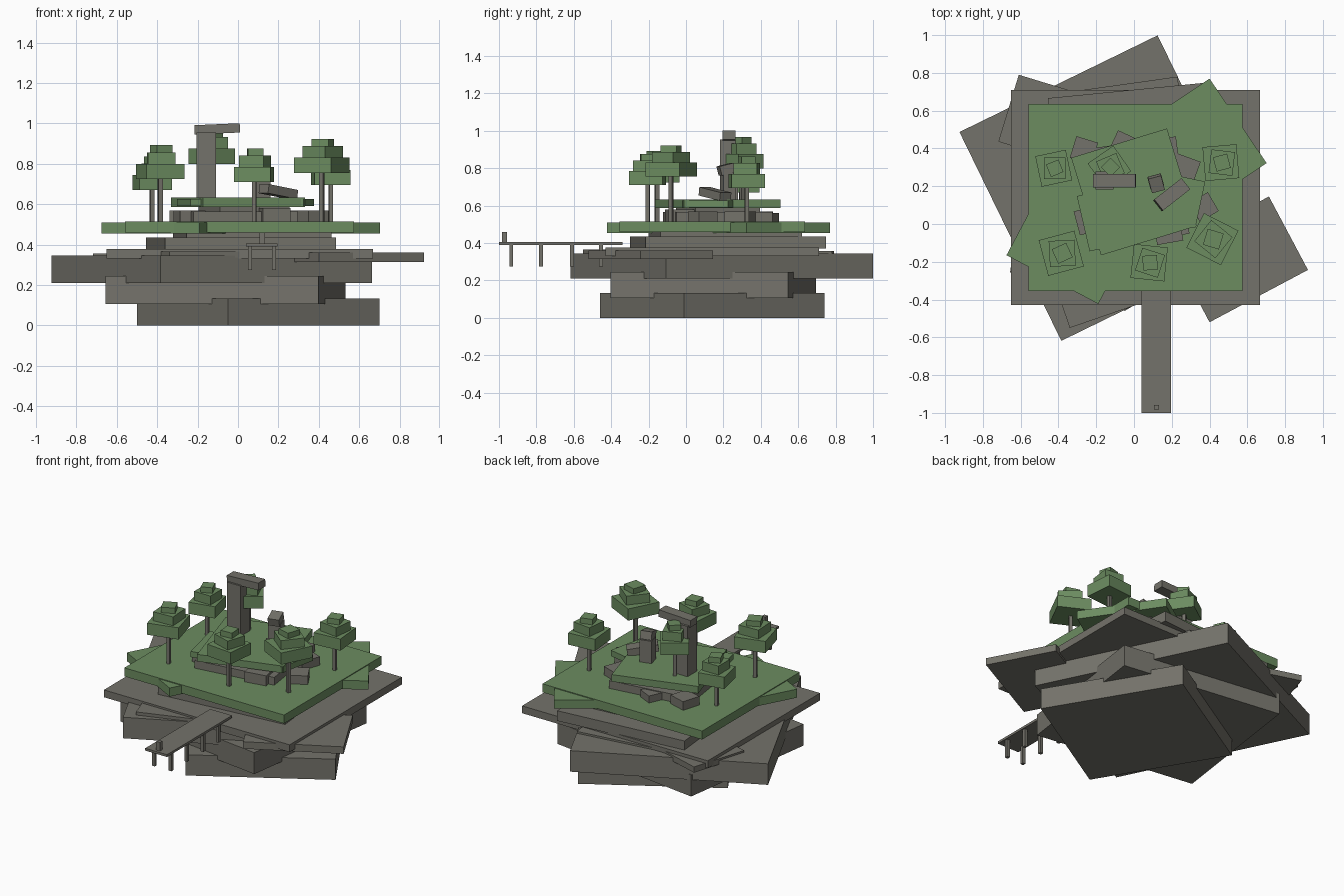
import bpy
from math import radians, cos, sin


def material(name, rgb):
    m = bpy.data.materials.new(name)
    m.diffuse_color = (*rgb, 1)
    return m


STONE = material("grey stone", (0.175, 0.170, 0.145))
GREEN = material("leaf green", (0.150, 0.265, 0.118))


def box(name, x, y, z0, z1, w, d, rot=0, mat=STONE, tilt=(0, 0)):
    """Box centred on x, y between two heights, turned about z (degrees)."""
    bpy.ops.mesh.primitive_cube_add(
        size=1, location=(x, y, (z0 + z1) / 2),
        rotation=(radians(tilt[0]), radians(tilt[1]), radians(rot)))
    o = bpy.context.object
    o.name = name
    o.scale = (w, d, z1 - z0)
    o.data.materials.append(mat)
    return o


def corner_box(name, x, y, z0, z1, w, d, rot, mat=STONE):
    """Box given by one corner, running w along its turned x and d along its y."""
    c, s = cos(radians(rot)), sin(radians(rot))
    return box(name, x + (w * c - d * s) / 2, y + (w * s + d * c) / 2,
               z0, z1, abs(w), abs(d), rot, mat)


# Stacked cliff slabs
box("cliff_base", 0.10, 0.14, 0.0, 0.133, 0.875, 0.875, 31)
box("cliff_lower", -0.062, 0.145, 0.107, 0.245, 1.065, 0.96, -8)
box("cliff_wide", -0.13, 0.19, 0.21, 0.345, 1.167, 1.23, 26)
box("cliff_shelf", 0.008, 0.14, 0.33, 0.377, 1.32, 1.14)
box("cliff_upper", 0.015, 0.225, 0.37, 0.435, 0.85, 0.97, 5.6)
box("cliff_neck", 0.07, 0.21, 0.43, 0.462, 0.72, 0.76, 5)

# Ledge plates sticking out around the shelf
corner_box("ledge_right", 0.40, -0.52, 0.315, 0.36, 0.59, 0.44, 28)
corner_box("ledge_left", -0.61, 0.79, 0.32, 0.357, 0.5, -0.37, -17)
corner_box("ledge_front", -0.34, -0.55, 0.335, 0.365, 0.5, 0.42, 19)
corner_box("ledge_back", 0.23, 0.78, 0.32, 0.357, -0.69, -0.42, 8)

# Lower meadow with two turned patches
box("meadow", 0.008, 0.14, 0.46, 0.515, 1.135, 0.99, 0, GREEN)
corner_box("meadow_patch_right", 0.40, 0.77, 0.455, 0.51, -0.45, -0.54, 34, GREEN)
corner_box("meadow_patch_left", -0.675, -0.165, 0.455, 0.51, 0.55, 0.45, -28, GREEN)

# Upper terrace
box("terrace_rock", 0.0, 0.17, 0.51, 0.565, 0.52, 0.52, 8)
box("terrace_neck", 0.03, 0.17, 0.56, 0.59, 0.36, 0.36, 17)
box("terrace_meadow", 0.0, 0.17, 0.587, 0.632, 0.53, 0.54, 17, GREEN)
corner_box("terrace_patch_front", -0.235, -0.145, 0.59, 0.627, 0.26, 0.3, 13, GREEN)
corner_box("terrace_patch_right", 0.325, -0.02, 0.59, 0.627, -0.25, 0.25, -12, GREEN)

# Boulders around the terrace
for i, (x, y, rot, s, top) in enumerate([
        (-0.265, 0.39, -17, 0.12, 0.57), (-0.06, 0.43, -25, 0.10, 0.56),
        (0.27, 0.29, -20, 0.13, 0.57), (0.37, 0.09, 30, 0.115, 0.57),
        (0.18, -0.03, 10, 0.14, 0.58), (-0.24, 0.02, 15, 0.13, 0.57)]):
    box(f"boulder_{i + 1}", x, y, 0.5, top, s, s, rot)

# Broken stone arch
box("arch_pillar_tall", -0.157, 0.23, 0.62, 0.955, 0.095, 0.095, 0)
box("arch_lintel", -0.103, 0.229, 0.95, 0.996, 0.225, 0.07, 0, STONE, (0, -2.5))
box("arch_pillar_short", 0.115, 0.225, 0.62, 0.775, 0.075, 0.07, 15)
box("arch_broken_cap", 0.118, 0.215, 0.77, 0.82, 0.07, 0.08, 15, STONE, (14, 0))
box("fallen_beam", 0.20, 0.155, 0.64, 0.685, 0.185, 0.075, 38, STONE, (0, 9))

# Trees: thin trunk and three stacked leaf blocks
for i, (x, y, ground, z, side, rot) in enumerate([
        (-0.425, 0.295, 0.51, 0.67, 0.165, 12),
        (-0.385, -0.155, 0.51, 0.725, 0.195, 15),
        (0.08, -0.205, 0.51, 0.71, 0.18, -6),
        (0.415, -0.08, 0.51, 0.755, 0.205, -27),
        (0.46, 0.325, 0.51, 0.695, 0.18, 5),
        (-0.13, 0.30, 0.62, 0.80, 0.165, 35)]):
    n = f"tree_{i + 1}"
    box(n + "_trunk", x, y, ground - 0.01, z + 0.02, 0.021, 0.021, rot)
    box(n + "_leaves_low", x, y, z, z + 0.075, side, side, rot, GREEN)
    box(n + "_leaves_mid", x + 0.005, y, z + 0.07, z + 0.132, side * 0.7, side * 0.7,
        rot - 12, GREEN)
    box(n + "_leaves_top", x + 0.005, y, z + 0.128, z + 0.167, side * 0.43, side * 0.43,
        rot + 10, GREEN)

# Jetty with legs and mooring post
box("jetty_deck", 0.118, -0.67, 0.39, 0.405, 0.155, 0.66)
for y in (-0.935, -0.775, -0.61, -0.455):
    for x in (0.06, 0.178):
        box("jetty_leg", x, y, 0.275, 0.392, 0.02, 0.02)
box("mooring_post", 0.12, -0.97, 0.40, 0.46, 0.026, 0.026)
